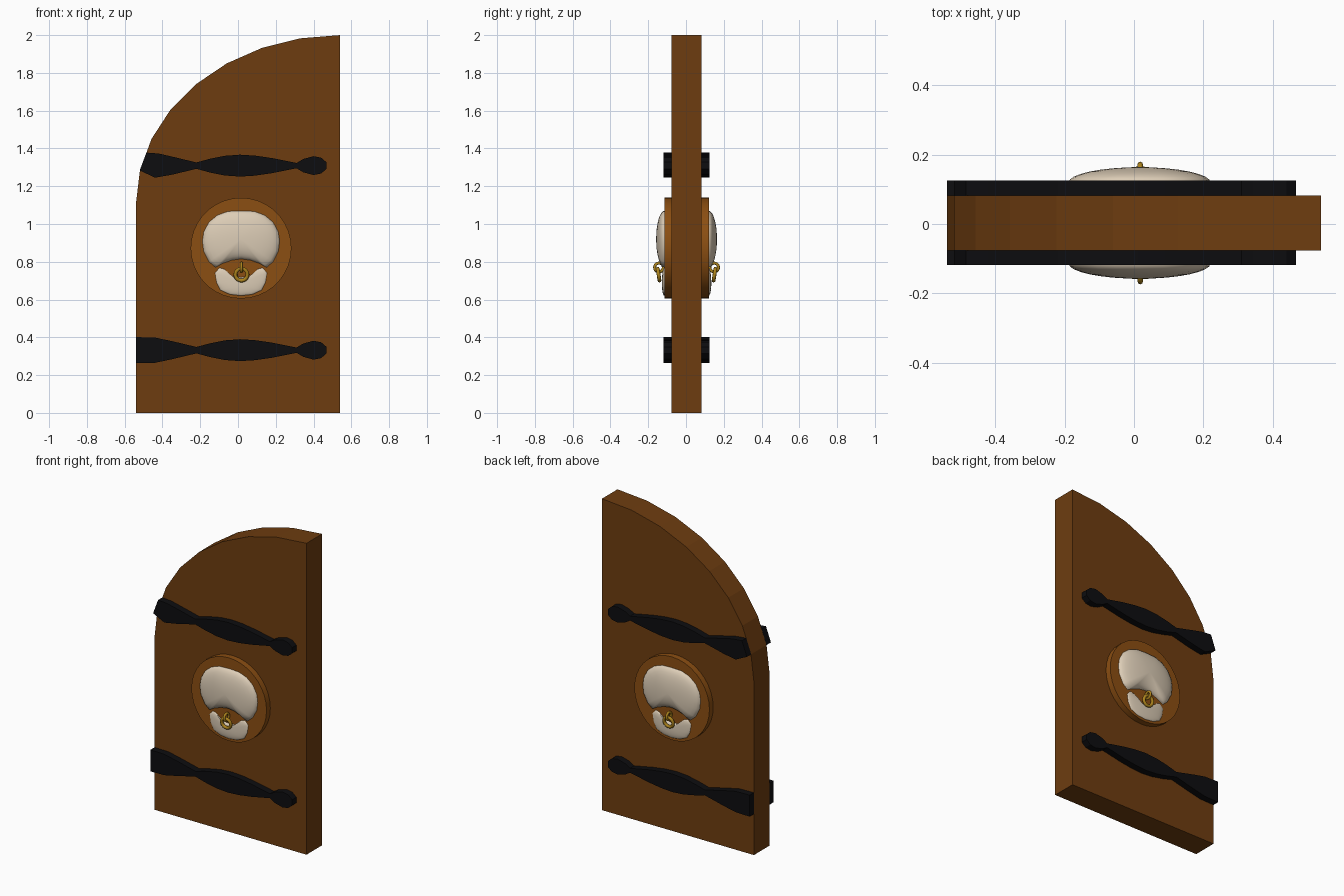
import bpy, bmesh, math
from mathutils import Matrix, Vector

if "Cube" in bpy.data.objects:
    bpy.data.objects.remove(bpy.data.objects["Cube"])

MID = 0.003          # depth of the door's middle plane
CX, CZ = 0.016, 0.872  # centre of the round plaque


def mat(name, r, g, b):
    m = bpy.data.materials.new(name)
    m.diffuse_color = (r, g, b, 1)
    m.use_nodes = True
    m.node_tree.nodes["Principled BSDF"].inputs["Base Color"].default_value = m.diffuse_color
    return m


WOOD = mat("dark wood", 0.155, 0.046, 0.005)
PLAQUE = mat("light wood", 0.26, 0.077, 0.006)
IRON = mat("black iron", 0.004, 0.004, 0.005)
BONE = mat("ivory", 0.72, 0.61, 0.47)
GOLD = mat("gold", 0.42, 0.23, 0.012)


def finish(bm, name, material, smooth=None):
    bmesh.ops.recalc_face_normals(bm, faces=bm.faces)
    me = bpy.data.meshes.new(name)
    bm.to_mesh(me)
    bm.free()
    me.materials.append(material)
    ob = bpy.data.objects.new(name, me)
    bpy.context.collection.objects.link(ob)
    if smooth:
        bpy.ops.object.select_all(action='DESELECT')
        ob.select_set(True)
        bpy.context.view_layer.objects.active = ob
        bpy.ops.object.shade_smooth_by_angle(angle=math.radians(smooth))
    return ob


def prism(name, pts, y0, y1, material, smooth=None):
    """Extrude an x-z outline from y0 to y1."""
    bm = bmesh.new()
    a = [bm.verts.new((x, y0, z)) for x, z in pts]
    b = [bm.verts.new((x, y1, z)) for x, z in pts]
    bm.faces.new(a)
    bm.faces.new(b[::-1])
    n = len(pts)
    for i in range(n):
        j = (i + 1) % n
        bm.faces.new((a[i], b[i], b[j], a[j]))
    return finish(bm, name, material, smooth)


def cushion(name, pts, centre, side, base, height, material, rings=8):
    """Domed pad: the outline shrinks to its centre while rising off the plaque."""
    bm = bmesh.new()
    loops = []
    for k in range(rings):
        t = k / rings * math.pi / 2
        s, h = math.cos(t), math.sin(t) * height
        y = MID + side * (base + h)
        loops.append([bm.verts.new((centre[0] + (x - centre[0]) * s, y,
                                    centre[1] + (z - centre[1]) * s)) for x, z in pts])
    top = bm.verts.new((centre[0], MID + side * (base + height), centre[1]))
    n = len(pts)
    for i in range(n):
        j = (i + 1) % n
        for a, b in zip(loops, loops[1:]):
            bm.faces.new((a[i], a[j], b[j], b[i]))
        bm.faces.new((loops[-1][i], loops[-1][j], top))
    return finish(bm, name, material, 60)


def ring(name, loc, major, minor, rot):
    bpy.ops.mesh.primitive_torus_add(location=loc, rotation=rot, major_radius=major,
                                     minor_radius=minor, major_segments=20, minor_segments=8)
    ob = bpy.context.object
    ob.name = name
    ob.data.materials.append(GOLD)
    bpy.ops.object.shade_smooth_by_angle(angle=math.radians(60))


def mirrored(half):
    """Complete a right-hand half outline, listed top to bottom, about x = CX."""
    right = [(CX + x, z) for x, z in half]
    left = [(CX - x, z) for x, z in reversed(half) if x > 0]
    return right + left


# door leaf with quarter-ellipse top
arc = [(0.54 - 1.08 * math.cos(i * math.pi / 16), 1.11 + 0.89 * math.sin(i * math.pi / 16))
       for i in range(9)]
prism("door_leaf", [(0.54, 0), (-0.54, 0)] + arc, MID - 0.079, MID + 0.079, WOOD)

# strap half-widths along x
WIDTH = [(-0.35, .048), (-0.22, .017), (-0.15, .036), (-0.07, .052), (0.01, .058),
         (0.09, .053), (0.18, .040), (0.31, .014), (0.345, .035), (0.40, .050),
         (0.44, .042), (0.468, .018)]
LOWER_END = ([(-0.54, .069), (-0.44, .067)], [(-0.44, -.067), (-0.54, -.069)])
UPPER_END = ([(-0.52, -.025), (-0.485, .069), (-0.42, .064)], [(-0.44, -.064)])

# ivory face pads
BROW = mirrored([(0, 1.07), (0.07, 1.067), (0.125, 1.047), (0.17, 1.01), (0.197, .96),
                 (0.205, .91), (0.198, .855), (0.17, .80), (0.135, .77), (0.10, .79), (0.05, .808), (0, .815)])
JAW = mirrored([(0, .718), (0.045, .722), (0.09, .762), (0.115, .768), (0.138, .742), (0.13, .69),
                (0.11, .65), (0.06, .627), (0, .62)])

for side, tag in ((-1, "front"), (1, "back")):
    # iron straps
    for z, ends, pos in ((0.332, LOWER_END, "lower"), (1.309, UPPER_END, "upper")):
        prof = ends[0] + WIDTH + [(x, -w) for x, w in reversed(WIDTH)] + ends[1]
        prism(f"{pos}_strap_{tag}", [(x, z + w) for x, w in prof],
              MID + side * 0.078, MID + side * 0.122, IRON)
    # round plaque
    circle = [(CX + 0.267 * math.cos(i * math.pi / 18), CZ + 0.267 * math.sin(i * math.pi / 18))
              for i in range(36)]
    prism(f"plaque_{tag}", circle, MID + side * 0.07, MID + side * 0.1175, PLAQUE, 40)
    # face pads
    cushion(f"upper_pad_{tag}", BROW, (CX, .92), side, 0.117, 0.044, BONE)
    cushion(f"lower_pad_{tag}", JAW, (CX, .685), side, 0.117, 0.014, BONE)
    # knocker eye and hanging ring
    ring(f"knocker_eye_{tag}", (0.018, MID + side * 0.146, 0.77), 0.023, 0.008,
         (0, math.pi / 2, 0))
    ring(f"knocker_ring_{tag}", (0.018, MID + side * 0.148, 0.732), 0.032, 0.010,
         (math.pi / 2 - side * 0.15, 0, 0))
